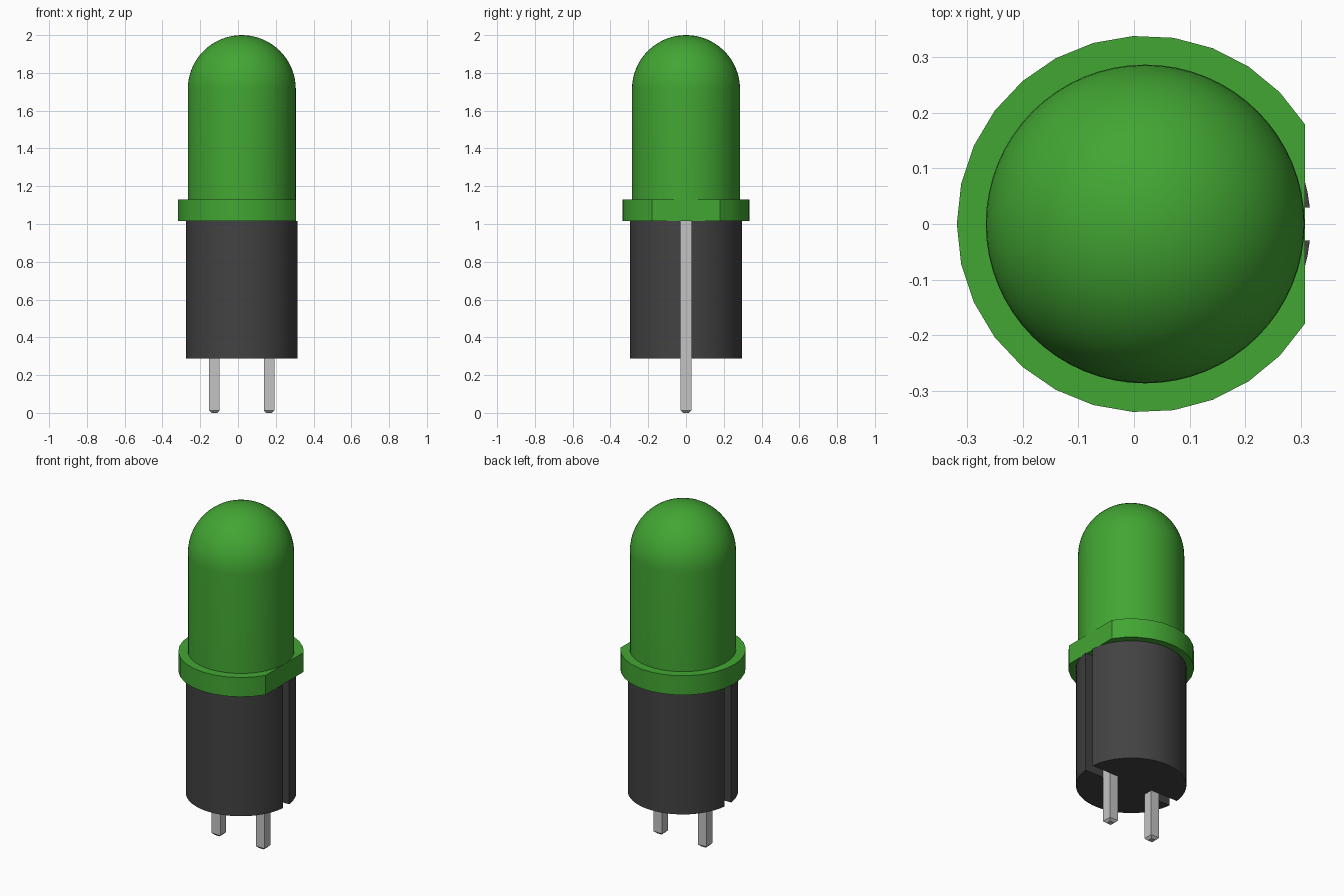
import bpy, bmesh, math

if "Cube" in bpy.data.objects:
    bpy.data.objects.remove(bpy.data.objects["Cube"], do_unlink=True)

CX = 0.02             # axis of the round parts
LEAD_OFFSET = 0.145   # lead centre from the axis
LEAD_HALF = 0.028
SLOT_HALF = 0.03
FLANGE_Z, FLANGE_TOP = 1.015, 1.13


def material(name, rgb):
    m = bpy.data.materials.new(name)
    m.use_nodes = True
    color = (*rgb, 1)
    m.diffuse_color = color
    m.node_tree.nodes["Principled BSDF"].inputs["Base Color"].default_value = color
    return m


green = material("green lens", (0.055, 0.38, 0.033))
black = material("dark grey plastic", (0.055, 0.055, 0.057))
metal = material("lead metal", (0.55, 0.55, 0.55))


def finish(name, bm, mat, smooth=True):
    bmesh.ops.recalc_face_normals(bm, faces=bm.faces)
    mesh = bpy.data.meshes.new(name)
    bm.to_mesh(mesh)
    bm.free()
    mesh.materials.append(mat)
    ob = bpy.data.objects.new(name, mesh)
    bpy.context.collection.objects.link(ob)
    if smooth:
        bpy.ops.object.select_all(action="DESELECT")
        ob.select_set(True)
        bpy.context.view_layer.objects.active = ob
        bpy.ops.object.shade_smooth_by_angle(angle=math.radians(30))
    return ob


def arc(radius, start, end, steps):
    angles = [start + (end - start) * i / steps for i in range(steps + 1)]
    return [(radius * math.cos(a), radius * math.sin(a)) for a in angles]


def prism(name, outline, z0, z1, mat):
    bm = bmesh.new()
    base = bm.faces.new([bm.verts.new((CX + x, y, z0)) for x, y in outline])
    out = bmesh.ops.extrude_face_region(bm, geom=[base], use_keep_orig=True)
    top = [v for v in out["geom"] if isinstance(v, bmesh.types.BMVert)]
    bmesh.ops.translate(bm, verts=top, vec=(0, 0, z1 - z0))
    return finish(name, bm, mat)


# Domed lens: a lathed profile
R = 0.286
dome_z = 2 - R
profile = [(0, FLANGE_Z), (R, FLANGE_Z)]
profile += [(x, dome_z + z) for x, z in arc(R, 0, math.pi / 2, 16)]
bm = bmesh.new()
verts = [bm.verts.new((CX + x, 0, z)) for x, z in profile]
edges = [bm.edges.new(pair) for pair in zip(verts, verts[1:])]
bmesh.ops.spin(bm, geom=verts + edges, cent=(CX, 0, 0), axis=(0, 0, 1),
               angle=math.tau, steps=64, use_duplicate=False)
bmesh.ops.remove_doubles(bm, verts=bm.verts, dist=0.0005)
finish("domed_lens", bm, green)

# Rim with one flat side
flat = math.radians(32)
prism("lens_rim", arc(0.338, flat, math.tau - flat, 24), FLANGE_Z, FLANGE_TOP, green)

# Spacer with a lead slot on each side
SR = 0.297
a = math.asin(SLOT_HALF / SR)
inner = LEAD_OFFSET - LEAD_HALF
half = arc(SR, a, math.pi - a, 32) + [(-inner, SLOT_HALF)]
half.insert(0, (inner, SLOT_HALF))
prism("spacer", half + [(-x, -y) for x, y in half], 0.287, FLANGE_Z, black)

# Square leads with chamfered tips
for side, name in ((-1, "right_lead"), (1, "left_lead")):
    bm = bmesh.new()
    bmesh.ops.create_cube(bm, size=1)
    for v in bm.verts:
        v.co = (CX + side * LEAD_OFFSET + v.co.x * 2 * LEAD_HALF,
                v.co.y * 2 * LEAD_HALF,
                (v.co.z + 0.5) * FLANGE_Z)
    tip = [e for e in bm.edges if all(v.co.z < 0.01 for v in e.verts)]
    bmesh.ops.bevel(bm, geom=tip, offset=0.013, segments=1, affect="EDGES")
    finish(name, bm, metal, smooth=False)
